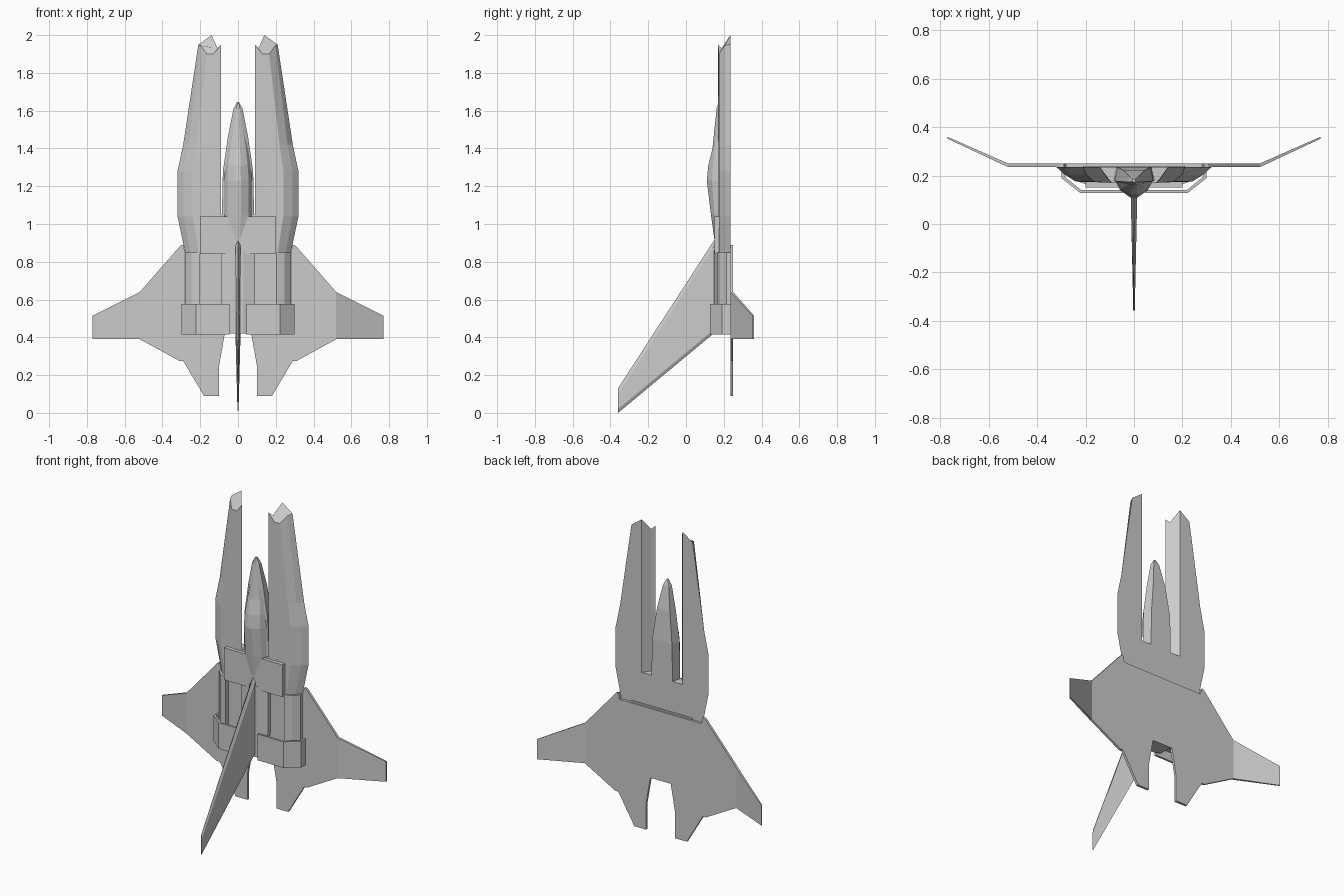
import bpy, bmesh

if "Cube" in bpy.data.objects:
    bpy.data.objects.remove(bpy.data.objects["Cube"])

GREY = bpy.data.materials.new("hull grey")
GREY.diffuse_color = (0.6, 0.6, 0.6, 1)
GREY.use_nodes = True
GREY.node_tree.nodes["Principled BSDF"].inputs["Base Color"].default_value = GREY.diffuse_color


def loft(name, rings, mirror=False):
    """Skin a list of equal rings of (x, y, z); optionally add the mirrored copy."""
    bm = bmesh.new()
    for s in ((1, -1) if mirror else (1,)):
        vs = [[bm.verts.new((s * x, y, z)) for x, y, z in r] for r in rings]
        n = len(rings[0])
        for a, b in zip(vs, vs[1:]):
            for i in range(n):
                j = (i + 1) % n
                bm.faces.new((a[i], a[j], b[j], b[i]))
        bm.faces.new(vs[0])
        bm.faces.new(vs[-1][::-1])
    bmesh.ops.recalc_face_normals(bm, faces=bm.faces)
    me = bpy.data.meshes.new(name)
    bm.to_mesh(me)
    bm.free()
    me.materials.append(GREY)
    ob = bpy.data.objects.new(name, me)
    bpy.context.collection.objects.link(ob)
    return ob


def plate(name, outline, y0, y1, mirror=False):
    """Flat plate from an (x, z) outline between two depths."""
    return loft(name, [[(x, y, z) for x, z in outline] for y in (y0, y1)], mirror)


def prism(name, section, z0, z1, mirror=False):
    """Straight extrusion along z of an (x, y) section."""
    return loft(name, [[(x, y, z) for x, y in section] for z in (z0, z1)], mirror)


def both(half):
    """Close a right-hand half outline with its mirror image."""
    return half + [(-x, z) for x, z in reversed(half)]


# Forward prongs, with a slanted, notched tip
rings = []
for z, xo, xt in ((0.85, .28, .21), (1.04, .32, .24), (1.28, .32, .24),
                  (1.42, .29, .22)):
    rings.append([(.14, .235, z), (xo, .235, z), (xt + .6 * (xo - xt), .205, z),
                  (xt, .175, z), (.13, .172, z), (.09, .17, z), (.105, .187, z)])
rings.append([(.14, .235, 2.0), (.21, .235, 1.95), (.198, .205, 1.945),
              (.165, .175, 1.90), (.13, .172, 1.90), (.09, .17, 1.95),
              (.108, .187, 1.93)])
loft("forward_prong", rings, mirror=True)

# Block joining the prongs
prism("centre_body", both([(.15, .235), (.15, .172)]), .85, 1.05)

# Nose
rings = []
for z, w, yt, yb in ((.95, .085, .155, .235), (1.06, .085, .155, .235),
                     (1.28, .08, .152, .235), (1.47, .052, .155, .222),
                     (1.61, .024, .163, .198), (1.645, .006, .172, .186)):
    ym = yt + .3 * (yb - yt)
    rings.append([(x, y, z) for x, y in both([(w * .4, yt), (w, ym), (w * .85, yb)])])
loft("nose", rings)

# Canopy ridge
rings = []
for z, w, yt in ((.92, .05, .15), (1.05, .075, .132), (1.23, .075, .11),
                 (1.31, .068, .118), (1.40, .055, .14), (1.62, .012, .163)):
    rings.append([(x, y, z) for x, y in
                  both([(w * .2, yt), (w * .75, yt + .45 * (.172 - yt)), (w, .175)])])
loft("canopy", rings)

# Raised deck behind the canopy
plate("deck_plate", both([(.2, 1.04), (.2, .84)]), .15, .175)

# Rear fuselage: spine, recessed panels and sloped side ribs
loft("spine", [[(x, y, z) for x, y in both([(.03, .148), (w, .165), (w, .24)])]
               for z, w in ((.42, .06), (.58, .09), (.86, .09))])
prism("recessed_panel", [(.06, .19), (.21, .19), (.21, .24), (.06, .24)],
      .43, .86, mirror=True)
prism("side_rib", [(.2, .165), (.245, .18), (.28, .215), (.28, .24), (.2, .24)],
      .43, .85, mirror=True)

# Arched engine cowlings, open at the ends
prism("engine_cowling", [(.045, .128), (.222, .128), (.30, .19), (.30, .235),
                         (.288, .235), (.288, .196), (.218, .14), (.045, .14)],
      .415, .577, mirror=True)

# Flat wing with tail prongs
plate("wing_plate", both([(.28, .85), (.29, .89), (.305, .885), (.52, .64),
                          (.52, .39), (.31, .275), (.29, .275), (.18, .09),
                          (.10, .09), (.10, .25), (.07, .42)]), .235, .25)

# Bent wing tips
loft("wing_tip", [[(x, y, z0), (x, y + t, z0), (x, y + t, z1), (x, y, z1)]
                  for x, y, t, z0, z1 in ((.52, .235, .015, .39, .64),
                                          (.77, .352, .008, .39, .515))], mirror=True)

# Swept fin, tapering to a thin tip
loft("fin", [[(w, y, z0 + .02), (0, y, z0), (-w, y, z0 + .02),
              (-w, y, z1 - .03), (0, y, z1), (w, y, z1 - .03)]
             for y, w, z0, z1 in ((.17, .014, .43, .94), (.14, .014, .415, .90),
                                  (-.36, .003, 0, .13))])
